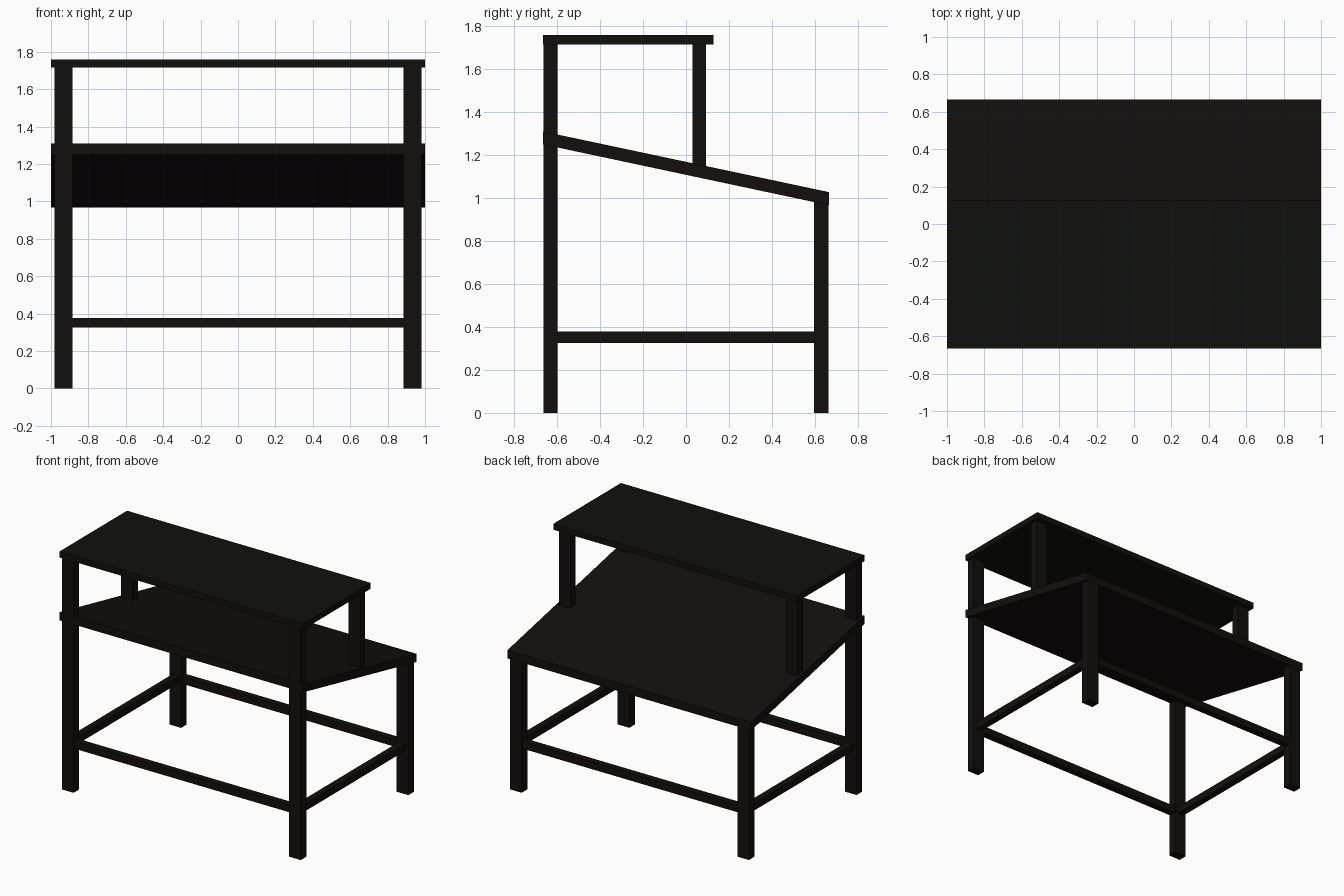
import bpy

if "Cube" in bpy.data.objects:
    bpy.data.objects.remove(bpy.data.objects["Cube"])

def material(name, rgb):
    m = bpy.data.materials.new(name)
    m.diffuse_color = (*rgb, 1)
    m.use_nodes = True
    m.node_tree.nodes["Principled BSDF"].inputs["Base Color"].default_value = m.diffuse_color
    return m

dark_wood = material("dark_wood", (0.006, 0.0045, 0.004))
shelf_wood = material("shelf_wood", (0.005, 0.005, 0.004))

def prism(name, x0, x1, profile, mat=dark_wood):
    """Extrude a (y, z) profile, counter-clockwise seen from +x, from x0 to x1."""
    n = len(profile)
    verts = [(x, y, z) for x in (x0, x1) for y, z in profile]
    faces = [tuple(reversed(range(n))), tuple(range(n, 2 * n))]
    faces += [(i, (i + 1) % n, n + (i + 1) % n, n + i) for i in range(n)]
    me = bpy.data.meshes.new(name)
    me.from_pydata(verts, [], faces)
    me.materials.append(mat)
    ob = bpy.data.objects.new(name, me)
    bpy.context.collection.objects.link(ob)
    return ob

def box(name, x, y, z, mat=dark_wood):
    return prism(name, x[0], x[1],
                 [(y[0], z[0]), (y[1], z[0]), (y[1], z[1]), (y[0], z[1])], mat)

# Sloping desk board with vertical end cuts
prism("desk_board", -1, 1,
      [(-0.665, 1.25), (0.665, 0.967), (0.665, 1.028), (-0.665, 1.31)])

# Raised flat shelf
box("top_shelf", (-1, 1), (-0.665, 0.127), (1.716, 1.76), shelf_wood)

# Legs, shelf posts and side stretchers on both sides
for side, s in (("left", -1), ("right", 1)):
    leg_x = sorted((s * 0.885, s * 0.98))
    rail_x = sorted((s * 0.908, s * 0.958))
    box(side + "_front_leg", leg_x, (-0.664, -0.599), (0, 1.72))
    box(side + "_back_leg", leg_x, (0.597, 0.663), (0, 1.0))
    box(side + "_shelf_post", leg_x, (0.03, 0.092), (1.13, 1.72))
    box(side + "_side_stretcher", rail_x, (-0.61, 0.61), (0.325, 0.378))

# Long stretchers front and back
for end, c in (("front", -0.631), ("back", 0.63)):
    box(end + "_stretcher", (-0.89, 0.89), (c - 0.025, c + 0.025), (0.325, 0.378))
